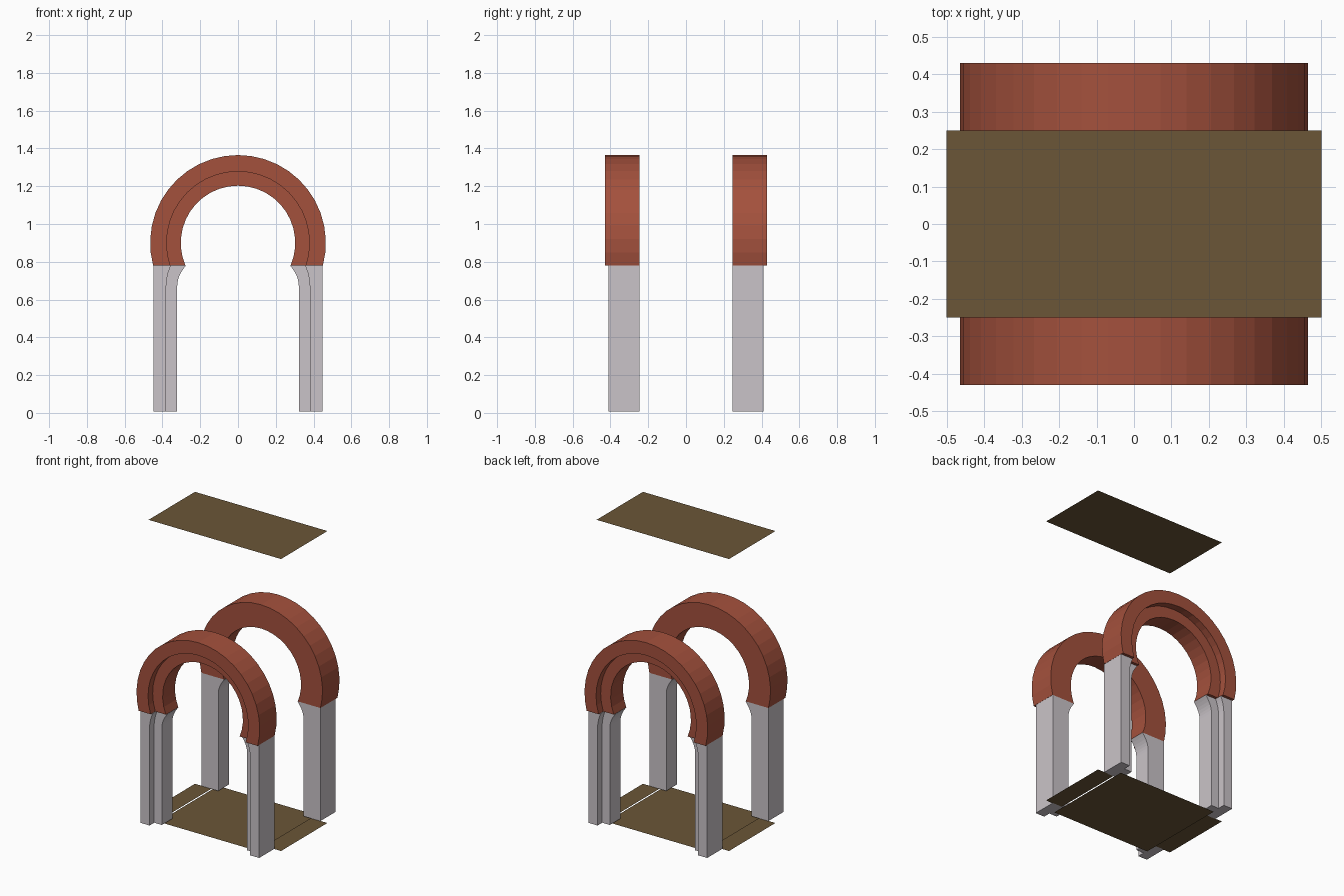
import bpy, bmesh, math

if "Cube" in bpy.data.objects:
    bpy.data.objects.remove(bpy.data.objects["Cube"])


def material(name, rgb):
    m = bpy.data.materials.new(name)
    m.diffuse_color = (*rgb, 1)
    m.use_nodes = True
    m.node_tree.nodes["Principled BSDF"].inputs["Base Color"].default_value = m.diffuse_color
    return m


BRICK = material("red brick", (0.37, 0.082, 0.046))
STONE = material("pale stone", (0.59, 0.55, 0.58))
EARTH = material("brown earth", (0.147, 0.093, 0.038))
BACK = 0.247          # plane of the flat inner face of both gateways


def finish(bm, name, mat):
    me = bpy.data.meshes.new(name)
    bm.to_mesh(me)
    bm.free()
    me.materials.append(mat)
    ob = bpy.data.objects.new(name, me)
    bpy.context.collection.objects.link(ob)
    return ob


def loft(name, stations, front, step, sx, sy, mat):
    """Stepped L section swept along stations of (outer, mid, inner) x-z points."""
    bm = bmesh.new()
    rings = []
    for o, m, i in stations:
        section = [(o, BACK), (o, front), (m, front), (m, step), (i, step), (i, BACK)]
        rings.append([bm.verts.new((sx * p[0], sy * y, p[1])) for p, y in section])
    for a, b in zip(rings, rings[1:]):
        for k in range(6):
            n = (k + 1) % 6
            bm.faces.new((a[k], a[n], b[n], b[k]))
    bm.faces.new(rings[0])
    bm.faces.new(rings[-1])
    bmesh.ops.recalc_face_normals(bm, faces=bm.faces)
    return finish(bm, name, mat)


def slab(name, x0, x1, y, z):
    bm = bmesh.new()
    bm.faces.new([bm.verts.new(p) for p in
                  ((x0, -y, z), (x1, -y, z), (x1, y, z), (x0, y, z))])
    return finish(bm, name, EARTH)


# Horseshoe arch: every ring is cut level at the springing line
CZ, SPRING, SEG = 0.9, 0.78, 24


def arc_point(r, t):
    start = math.asin((SPRING - CZ) / r)
    a = start + t * (math.pi - 2 * start)
    return (r * math.cos(a), CZ + r * math.sin(a))


arch = [[arc_point(r, k / SEG) for r in (0.465, 0.378, 0.303)] for k in range(SEG + 1)]

# Jambs: straight post with a curved corbel at the top
leg = [[(0.448, 0.008), (0.38, 0.008), (0.322, 0.008)]]
for k in range(7):
    t = k / 6
    z = 0.67 + (SPRING - 0.67) * t
    leg.append([(0.448, z), (0.38 - 0.025 * t * t, z), (0.322 - 0.046 * t * t, z)])

for sy, side in ((1, "back"), (-1, "front")):
    loft(side + "_brick_arch", arch, 0.43, 0.38, 1, sy, BRICK)
    for sx, hand in ((1, "right"), (-1, "left")):
        loft(f"{side}_{hand}_jamb", leg, 0.411, 0.361, sx, sy, STONE)

# Floor strip between the gateways, raised side strips, and flat ceiling
slab("floor_path", -0.375, 0.375, 0.32, 0.0)
slab("floor_left_side", -0.5, -0.375, 0.25, 0.008)
slab("floor_right_side", 0.375, 0.5, 0.25, 0.008)
slab("ceiling", -0.5, 0.5, 0.25, 2.0)
